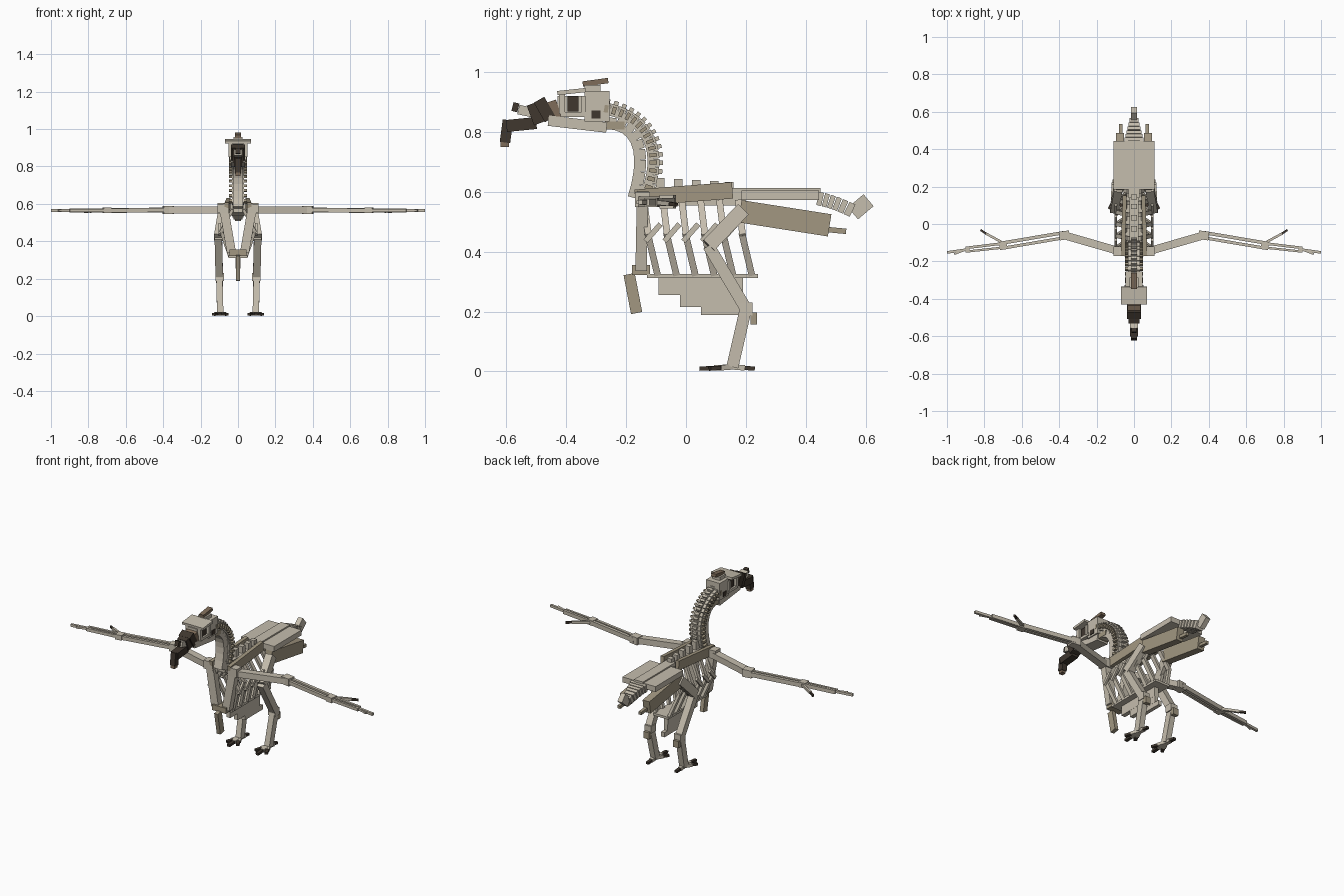
import bpy, bmesh
from mathutils import Vector, Matrix
from mathutils.geometry import interpolate_bezier

default_cube = bpy.data.objects.get("Cube")
if default_cube:
    bpy.data.objects.remove(default_cube, do_unlink=True)


def material(name, red, green, blue):
    mat = bpy.data.materials.new(name)
    mat.use_nodes = True
    mat.diffuse_color = (red, green, blue, 1)
    mat.node_tree.nodes["Principled BSDF"].inputs["Base Color"].default_value = (red, green, blue, 1)
    return mat


bone = material("pale bone", .56, .51, .42)
tan = material("tan bone", .36, .31, .22)
horn = material("dark horn", .05, .038, .028)
brown = material("brown horn", .21, .15, .1)


def add_bar(bm, start, end, across, thick):
    """Box from start to end; 'across' runs along x (along z for wing bones)."""
    start, end = Vector(start), Vector(end)
    along = (end - start).normalized()
    ref = Vector((0, 0, 1)) if abs(along.x) > .7 else Vector((1, 0, 0))
    side = (ref - along * ref.dot(along)).normalized()
    up = along.cross(side)
    frame = Matrix((side, along, up)).transposed().to_4x4()
    size = Matrix.Diagonal((across, (end - start).length, thick, 1))
    bmesh.ops.create_cube(bm, size=1, matrix=Matrix.Translation((start + end) / 2) @ frame @ size)


def part(name, mat, bars, mirrored=False):
    """One object made of bars, optionally mirrored to the other side."""
    for sign, prefix in ((1, "left_"), (-1, "right_")) if mirrored else ((1, ""),):
        bm = bmesh.new()
        for start, end, across, thick in bars:
            flip = Vector((sign, 1, 1))
            add_bar(bm, Vector(start) * flip, Vector(end) * flip, across, thick)
        mesh = bpy.data.meshes.new(prefix + name)
        bm.to_mesh(mesh)
        bm.free()
        mesh.materials.append(mat)
        bpy.context.collection.objects.link(bpy.data.objects.new(prefix + name, mesh))


def pair(name, mat, *bars):
    part(name, mat, bars, mirrored=True)


def block(y_min, y_max, z_min, z_max, across, x=0):
    """Upright box given by its extents."""
    middle = (z_min + z_max) / 2
    return (x, y_min, middle), (x, y_max, middle), across, z_max - z_min


def mid_bar(y_start, z_start, y_end, z_end, across, thick):
    return (0, y_start, z_start), (0, y_end, z_end), across, thick


def curve(start, handle, handle_end, end, count):
    points = [Vector((0, y, z)) for y, z in (start, handle, handle_end, end)]
    return interpolate_bezier(*points, count)


# Neck: chain of vertebrae with side wings and spines, and a throat strip
neck = curve((-.13, .6), (-.07, .75), (-.14, .86), (-.28, .88), 16)
vertebrae, wings, spines = [], [], []
for a, b in zip(neck, neck[1:]):
    step = b - a
    outward = Vector((0, step.z, -step.y)).normalized()
    vertebrae.append((a, b, .065, .04))
    wings.append((a + step * .25, a + step * .75, .095, .025))
    spines.append((a + step * .2 + outward * .02, a + step * .8 + outward * .02, .03, .025))
part("neck_vertebrae", bone, vertebrae)
part("neck_wings", tan, wings)
part("neck_spines", bone, spines)
throat = curve((-.175, .58), (-.13, .72), (-.15, .83), (-.27, .83), 10)
part("throat_strip", bone, [(a, b, .055, .04) for a, b in zip(throat, throat[1:])])
part("nape", tan, [block(-.27, -.205, .808, .835, .06)])

# Skull
part("skull", bone, [block(-.34, -.255, .835, .937, .09),
                     block(-.43, -.34, .85, .92, .06),
                     block(-.34, -.285, .935, .957, .05)])
part("brow", bone, [mid_bar(-.43, .93, -.335, .94, .14, .014)])
part("jaw", bone, [mid_bar(-.46, .838, -.265, .815, .075, .035)])
pair("cheek", bone, block(-.42, -.325, .85, .866, .02, .04), block(-.425, -.405, .86, .93, .02, .04),
     block(-.35, -.335, .86, .92, .02, .042))
pair("eye", horn, block(-.396, -.36, .868, .918, .012, .036))
pair("ear", horn, block(-.315, -.285, .845, .872, .006, .046))
part("crest", brown, [mid_bar(-.345, .96, -.26, .972, .03, .018)])

# Hooked beak
part("beak_base", horn, [mid_bar(-.455, .885, -.49, .865, .075, .075),
                         mid_bar(-.48, .87, -.52, .855, .06, .07)])
part("beak_band", brown, [mid_bar(-.425, .88, -.455, .87, .07, .06)])
part("beak_ridge", bone, [mid_bar(-.49, .86, -.56, .875, .045, .032)])
part("beak_knob", horn, [mid_bar(-.56, .88, -.58, .885, .025, .03)])
part("beak_hook", horn, [mid_bar(-.5, .83, -.6, .82, .045, .04),
                         mid_bar(-.595, .84, -.605, .765, .032, .035)])
part("beak_tip", brown, [block(-.62, -.592, .75, .768, .025)])

# Backbone and tail
part("backbone", bone, [block(-.16, .2, .555, .6, .05)] +
     [block(y, y + .028, .59, .641 - y * .06, .03) for y in (-.1, -.04, .02, .08, .13)])
part("hip_spine", bone, [block(.14, .45, .59, .612, .06)])
tail = curve((.44, .578), (.48, .57), (.51, .56), (.56, .535), 7)
part("tail_vertebrae", bone, [(a, a.lerp(b, .85), .1 - i * .01, .045)
                              for i, (a, b) in enumerate(zip(tail, tail[1:]))])
part("tail_end", bone, [mid_bar(.558, .528, .61, .572, .03, .052)])

# Hips: upper plates, lower plates and thin rear prongs
pair("hip_plate", bone, block(.185, .445, .572, .604, .08, .07))
pair("lower_hip", tan, ((.075, .18, .535), (.075, .48, .488), .045, .075))
pair("hip_prong", tan, ((.07, .46, .475), (.07, .535, .468), .018, .018))

# Shoulders and chest
pair("shoulder_blade", tan, ((.06, -.17, .58), (.05, .155, .605), .022, .055))
pair("chest_strut", bone, ((.08, -.145, .6), (.035, -.15, .34), .048, .038))
pair("shoulder_joint", bone, block(-.17, -.12, .55, .6, .06, .08))
part("chest_joint", tan, [block(-.18, -.12, .322, .355, .09)])
part("chest_prong", tan, [mid_bar(-.19, .325, -.165, .195, .024, .038)])
part("breastbone", bone, [block(-.13, .24, .312, .326, .1)])
part("keel", bone, [block(-.092, .19, .255, .315, .026),
                    block(-.02, .19, .215, .256, .024),
                    block(.05, .22, .188, .216, .022)])

# Ribs: upper and lower segments with a slanted side hook
upper_ribs, lower_ribs, hooks = [], [], []
for i in range(6):
    y = -.14 + i * .063
    upper_ribs.append(((.03, y, .57), (.092, y + .015, .45), .016, .022))
    lower_ribs.append(((.092, y + .012, .46), (.045, y + .045, .322), .016, .022))
    if i < 5:
        hooks.append(((.098, y + .005, .435), (.098, y + .055, .492), .012, .018))
pair("upper_ribs", bone, *upper_ribs)
pair("lower_ribs", bone, *lower_ribs)
pair("rib_hooks", bone, *hooks)

# Legs
hip, knee, ankle, foot = (.085, .19, .54), (.105, .075, .42), (.1, .2, .21), (.095, .155, .015)
pair("thigh", bone, (hip, knee, .045, .05))
pair("shin", bone, (knee, ankle, .04, .04))
pair("ankle", bone, block(.178, .222, .187, .23, .045, .098))
pair("heel", tan, block(.215, .237, .157, .197, .035, .098))
pair("shank", bone, (ankle, foot, .034, .04))

# Toes fan forward, one points back; each ends in a claw
toes, claws = [], []
for spread, reach in ((-.036, -.075), (0, -.11), (.036, -.075), (0, .075)):
    root = Vector(foot)
    tip = root + Vector((spread, reach, -.006))
    split = root.lerp(tip, .55)
    toes.append((root, split, .022, .018))
    claws.append((split, tip, .018, .014))
pair("toes", bone, *toes)
pair("claws", horn, *claws)

# Wings
shoulder, elbow, wrist = Vector((.08, -.145, .567)), Vector((.375, -.06, .567)), Vector((.7, -.115, .565))
knuckle, wing_tip = Vector((.9, -.138, .565)), Vector((1, -.152, .565))
gap = Vector((0, .014, 0))
pair("upper_wing", bone, (shoulder, elbow, .036, .042))
pair("elbow", bone, (elbow - Vector((.03, -.003, 0)), elbow + Vector((.025, -.005, 0)), .044, .046))
pair("forearm", bone, (elbow + gap, wrist + gap, .026, .018), (elbow - gap, wrist - gap, .022, .016))
pair("wrist", bone, (wrist - Vector((.02, -.003, 0)), wrist + Vector((.02, -.003, 0)), .03, .044))
pair("hand", bone, (wrist + gap * .8, knuckle + gap * .7, .022, .014),
     (wrist - gap * .8, knuckle - gap * .7, .018, .012))
pair("finger", bone, (knuckle - Vector((.02, -.003, 0)), wing_tip, .015, .014),
     (knuckle, knuckle + Vector((.06, -.022, 0)), .012, .01))
thumb_end = Vector((.79, -.052, .56))
pair("thumb", bone, (wrist + gap, thumb_end, .015, .013))
pair("thumb_claw", horn, (thumb_end, thumb_end + Vector((.03, .02, -.003)), .012, .011))
